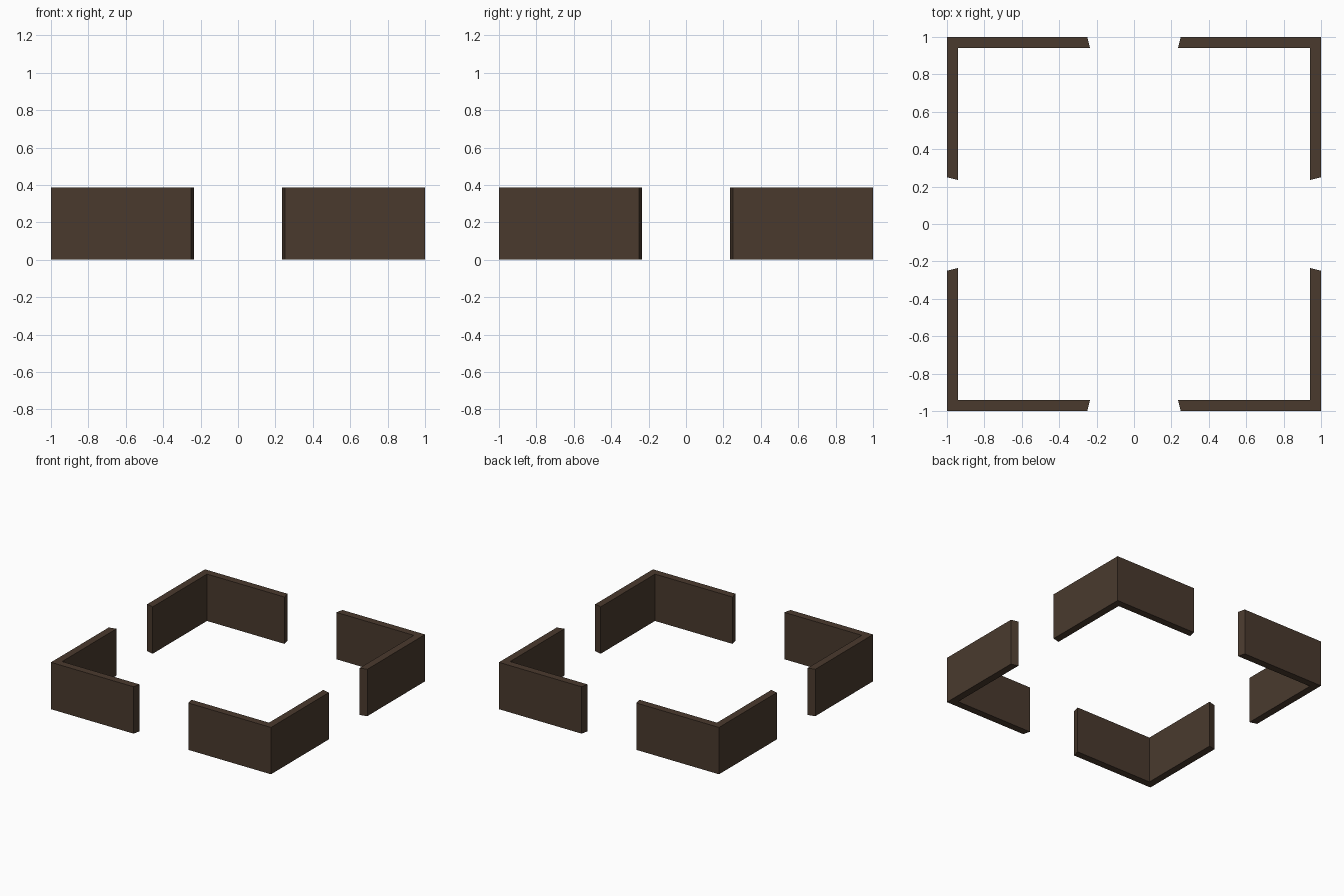
import bpy, bmesh
from mathutils import Matrix
from math import pi

if "Cube" in bpy.data.objects:
    bpy.data.objects.remove(bpy.data.objects["Cube"])

HEIGHT = 0.385
OUT, INN = 1.0, 0.94            # outer and inner wall faces
GAP_OUT, GAP_IN = 0.25, 0.235   # slanted ends beside each opening

wood = bpy.data.materials.new("dark_wood")
wood.diffuse_color = (0.068, 0.042, 0.027, 1)
wood.use_nodes = True
wood.node_tree.nodes["Principled BSDF"].inputs["Base Color"].default_value = wood.diffuse_color

# L-shaped plan of one corner, counter-clockwise
PLAN = [(OUT, GAP_OUT), (OUT, OUT), (GAP_OUT, OUT),
        (GAP_IN, INN), (INN, INN), (INN, GAP_IN)]


def corner_wall(name, turns):
    bm = bmesh.new()
    base = bm.faces.new([bm.verts.new((x, y, 0)) for x, y in PLAN])
    top = bmesh.ops.extrude_face_region(bm, geom=[base], use_keep_orig=True)["geom"]
    bmesh.ops.translate(bm, vec=(0, 0, HEIGHT),
                        verts=[g for g in top if isinstance(g, bmesh.types.BMVert)])
    bmesh.ops.rotate(bm, verts=bm.verts, matrix=Matrix.Rotation(turns * pi / 2, 3, 'Z'))
    bmesh.ops.recalc_face_normals(bm, faces=bm.faces)
    mesh = bpy.data.meshes.new(name)
    bm.to_mesh(mesh)
    bm.free()
    mesh.materials.append(wood)
    bpy.context.collection.objects.link(bpy.data.objects.new(name, mesh))


# Four corners around a square, leaving an opening in each side
for i, side in enumerate(("back_right", "back_left", "front_left", "front_right")):
    corner_wall(side + "_corner_wall", i)
